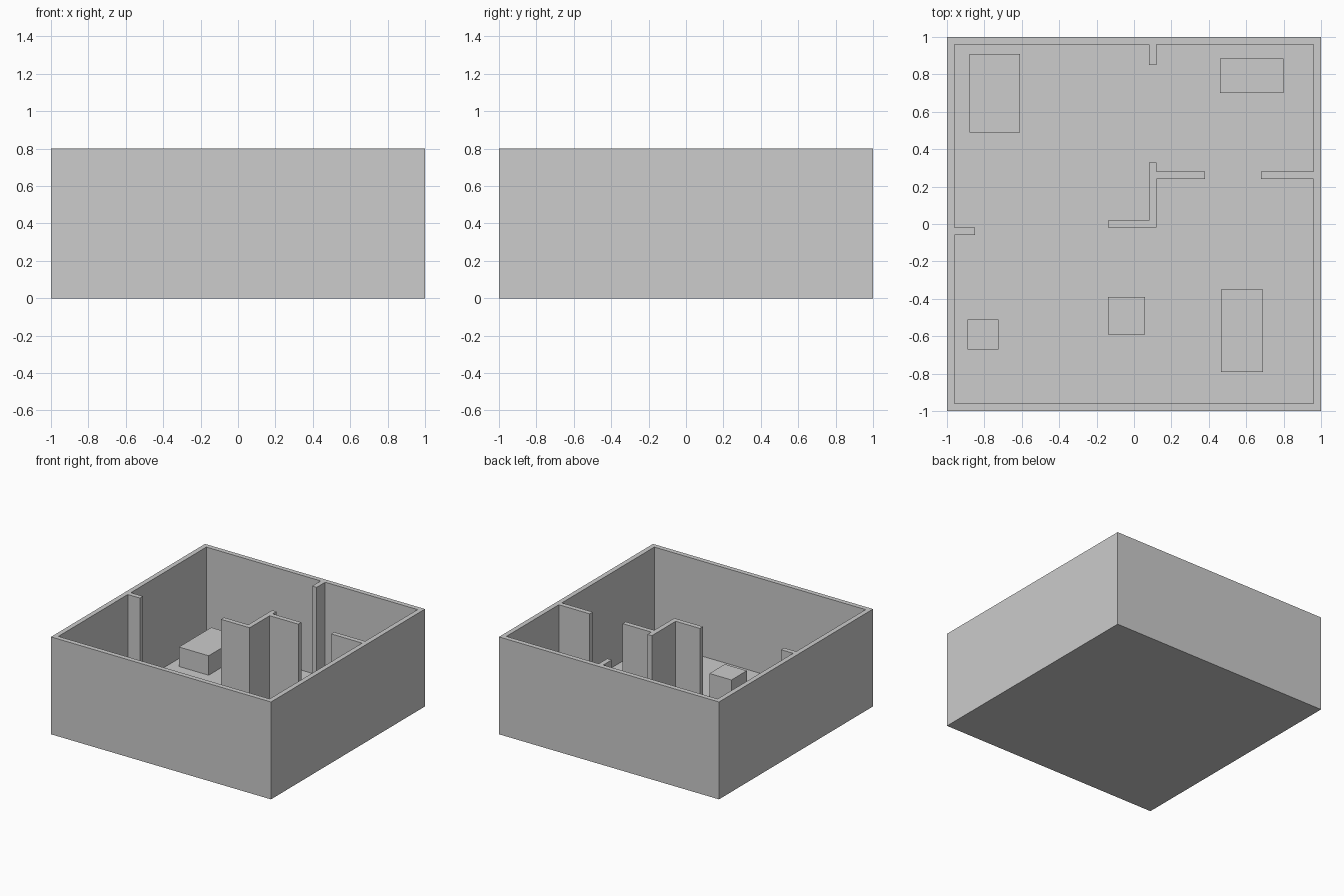
import bpy
import bmesh

if "Cube" in bpy.data.objects:
    bpy.data.objects.remove(bpy.data.objects["Cube"], do_unlink=True)

HEIGHT = 0.8
FLOOR = 0.02
INNER = 0.96

grey = bpy.data.materials.new("plain_grey")
grey.use_nodes = True
colour = (0.604, 0.604, 0.604, 1)
grey.diffuse_color = colour
grey.node_tree.nodes["Principled BSDF"].inputs["Base Color"].default_value = colour


def prism(name, outline, bottom, top):
    """Raise a flat plan outline into a solid."""
    bm = bmesh.new()
    base = bm.faces.new([bm.verts.new((x, y, bottom)) for x, y in outline])
    raised = bmesh.ops.extrude_face_region(bm, geom=[base])["geom"]
    verts = [g for g in raised if isinstance(g, bmesh.types.BMVert)]
    bmesh.ops.translate(bm, verts=verts, vec=(0, 0, top - bottom))
    bmesh.ops.recalc_face_normals(bm, faces=bm.faces)
    mesh = bpy.data.meshes.new(name)
    bm.to_mesh(mesh)
    bm.free()
    mesh.materials.append(grey)
    obj = bpy.data.objects.new(name, mesh)
    bpy.context.collection.objects.link(obj)
    return obj


def block(name, x0, x1, y0, y1, bottom, top):
    return prism(name, [(x0, y0), (x1, y0), (x1, y1), (x0, y1)], bottom, top)


# Outer walls, wall stubs and floor: a solid block with the room space cut out
shell = block("outer_walls_and_floor", -1, 1, -1, 1, 0, HEIGHT)
room_outline = [
    (-INNER, -INNER), (INNER, -INNER),
    (INNER, 0.24), (0.68, 0.24), (0.68, 0.28), (INNER, 0.28),       # left stub
    (INNER, INNER),
    (0.12, INNER), (0.12, 0.85), (0.08, 0.85), (0.08, INNER),       # back stub
    (-INNER, INNER),
    (-INNER, -0.02), (-0.85, -0.02), (-0.85, -0.06), (-INNER, -0.06),  # right stub
]
space = prism("room_space_cutter", room_outline, FLOOR, HEIGHT + 0.2)
space.hide_render = True
cut = shell.modifiers.new("room_space", "BOOLEAN")
cut.operation = "DIFFERENCE"
cut.solver = "EXACT"
cut.object = space
bpy.context.view_layer.objects.active = shell
bpy.ops.object.modifier_apply(modifier=cut.name)
bpy.data.objects.remove(space, do_unlink=True)

# Free-standing stepped partition in the middle
prism("middle_partition", [
    (-0.14, -0.02), (0.12, -0.02), (0.12, 0.24), (0.38, 0.24), (0.38, 0.28),
    (0.12, 0.28), (0.12, 0.33), (0.08, 0.33), (0.08, 0.02), (-0.14, 0.02),
], FLOOR, HEIGHT)

# Furniture blocks: x range, y range, top
furniture = {
    "bed": (-0.88, -0.61, 0.49, 0.91, 0.18),
    "cabinet": (0.46, 0.80, 0.70, 0.885, 0.2),
    "table": (-0.14, 0.06, -0.59, -0.39, 0.22),
    "sofa": (0.465, 0.69, -0.79, -0.35, 0.2),
    "stool": (-0.89, -0.725, -0.67, -0.51, 0.2),
}
for name, (x0, x1, y0, y1, top) in furniture.items():
    block(name, x0, x1, y0, y1, FLOOR, top)
